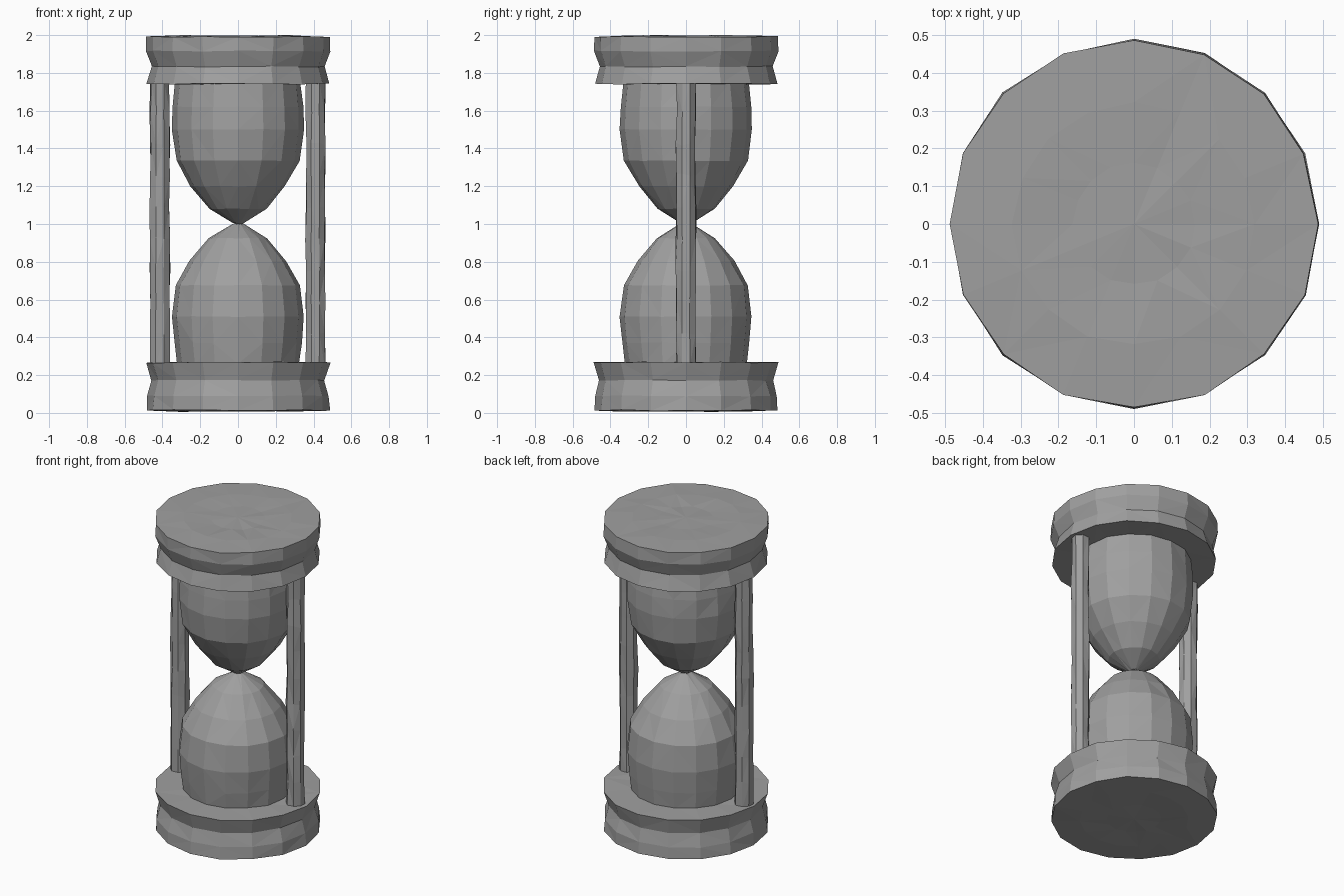
import bpy, bmesh, math, random

if "Cube" in bpy.data.objects:
    bpy.data.objects.remove(bpy.data.objects["Cube"])

random.seed(4)

stone = bpy.data.materials.new("weathered grey")
stone.diffuse_color = (0.35, 0.35, 0.35, 1)
stone.use_nodes = True
stone.node_tree.nodes["Principled BSDF"].inputs["Base Color"].default_value = stone.diffuse_color


def lathe(name, profile, sides, jitter=0.0, jz=0.0, cx=0.0, phase=0.0):
    """Revolve (radius, z) points, bottom to top, with slight hewn irregularity."""
    bm = bmesh.new()
    rings = []
    for r, z in profile:
        if r == 0:
            rings.append([bm.verts.new((cx, 0, z))])
            continue
        ring = []
        for i in range(sides):
            a = 2 * math.pi * i / sides + phase
            rr = r + random.uniform(-jitter, jitter)
            ring.append(bm.verts.new((cx + rr * math.cos(a), rr * math.sin(a),
                                      z + random.uniform(-jz, jz))))
        rings.append(ring)
    for lo, hi in zip(rings, rings[1:]):
        for i in range(sides):
            j = (i + 1) % sides
            if len(lo) == 1:
                bm.faces.new((lo[0], hi[j], hi[i]))
            elif len(hi) == 1:
                bm.faces.new((lo[i], lo[j], hi[0]))
            else:
                bm.faces.new((lo[i], lo[j], hi[j], hi[i]))
    bmesh.ops.triangulate(bm, faces=bm.faces[:])
    bmesh.ops.recalc_face_normals(bm, faces=bm.faces[:])
    me = bpy.data.meshes.new(name)
    bm.to_mesh(me)
    bm.free()
    me.materials.append(stone)
    ob = bpy.data.objects.new(name, me)
    bpy.context.collection.objects.link(ob)
    return ob


# grooved round end plates with roughly dressed outer faces
lathe("base_plate", [(0, .008), (.16, .012), (.32, .008), (.486, .014), (.482, .09),
                     (.459, .172), (.487, .268), (.3, .27), (0, .27)], 16, .003, .003)
lathe("top_plate", [(0, 1.74), (.3, 1.74), (.483, 1.742), (.457, 1.833), (.489, 1.915),
                    (.487, 1.992), (.32, 1.997), (.16, 1.993), (0, 1.997)], 16, .003, .003)

# two bulbs meeting at a narrow neck
lathe("lower_bulb", [(0, .26), (.322, .26), (.337, .37), (.349, .51), (.33, .675),
                     (.255, .805), (.153, .925), (.03, 1.0), (0, 1.003)], 16, .003, .002)
lathe("upper_bulb", [(0, 1.0), (.03, 1.005), (.152, 1.08), (.25, 1.2), (.327, 1.335),
                     (.349, 1.5), (.345, 1.62), (.332, 1.75), (0, 1.75)], 16, .003, .002)

# rough-hewn posts on either side
for side, x in (("left", -.413), ("right", .41)):
    n = 9
    pts = [(0, .25)] + [(.055, .25 + 1.51 * k / n) for k in range(n + 1)] + [(0, 1.76)]
    lathe(side + "_post", pts, 8, .005, .01, x, math.pi / 8)
